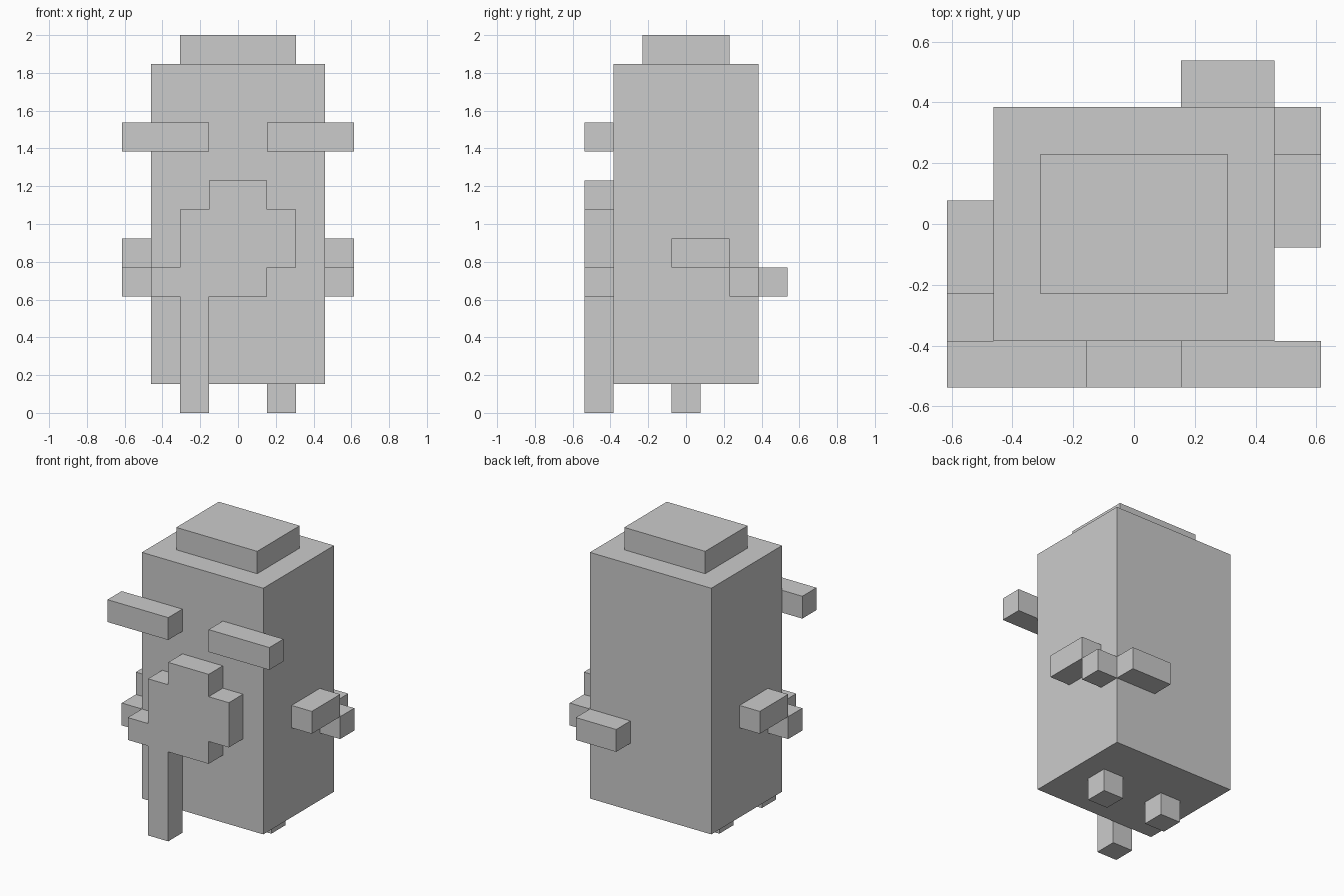
import bpy, bmesh

if "Cube" in bpy.data.objects:
    bpy.data.objects.remove(bpy.data.objects["Cube"])

U = 2 / 13  # one voxel


def box(name, x, y, z):
    """Box spanning the given (min, max) ranges, in voxels."""
    bm = bmesh.new()
    bmesh.ops.create_cube(bm, size=1)
    for v in bm.verts:
        for i, (lo, hi) in enumerate((x, y, z)):
            v.co[i] = U * (lo if v.co[i] < 0 else hi)
    return finish(name, bm)


def plate(name, outline, y0, y1):
    """Front-view (x, z) outline extruded from y0 back to y1, in voxels."""
    bm = bmesh.new()
    face = bm.faces.new([bm.verts.new((x * U, y0 * U, z * U)) for x, z in outline])
    ext = bmesh.ops.extrude_face_region(bm, geom=[face], use_keep_orig=True)
    for v in ext["geom"]:
        if isinstance(v, bmesh.types.BMVert):
            v.co.y = y1 * U
    return finish(name, bm)


def finish(name, bm):
    bmesh.ops.recalc_face_normals(bm, faces=bm.faces[:])
    mesh = bpy.data.meshes.new(name)
    bm.to_mesh(mesh)
    bm.free()
    obj = bpy.data.objects.new(name, mesh)
    bpy.context.collection.objects.link(obj)
    return obj


# Main block and cap
box("body", (-3, 3), (-2.5, 2.5), (1, 12))
box("top_cap", (-2, 2), (-1.5, 1.5), (12, 13))

# Paired brows and feet
for side, s in (("left", -1), ("right", 1)):
    box(f"{side}_brow", sorted((s, 4 * s)), (-3.5, -2.5), (9, 10))
    box(f"{side}_foot", sorted((s, 2 * s)), (-0.5, 0.5), (0, 1))

# Stepped front plate with hanging strip
plate("front_plate", [(-2, 0), (-1, 0), (-1, 4), (1, 4), (1, 5), (2, 5), (2, 7), (1, 7),
                      (1, 8), (-1, 8), (-1, 7), (-2, 7), (-2, 5), (-3, 5), (-3, 4), (-2, 4)],
      -3.5, -2.5)

# Left arm reaching forward to the plate
box("left_arm", (-4, -3), (-1.5, 0.5), (5, 6))
box("left_hand", (-4, -3), (-2.5, -1.5), (4, 5))

# Right arm reaching round to the back
box("right_arm", (3, 4), (-0.5, 1.5), (5, 6))
box("right_wrist", (3, 4), (1.5, 2.5), (4, 5))
box("right_hand", (1, 3), (2.5, 3.5), (4, 5))
